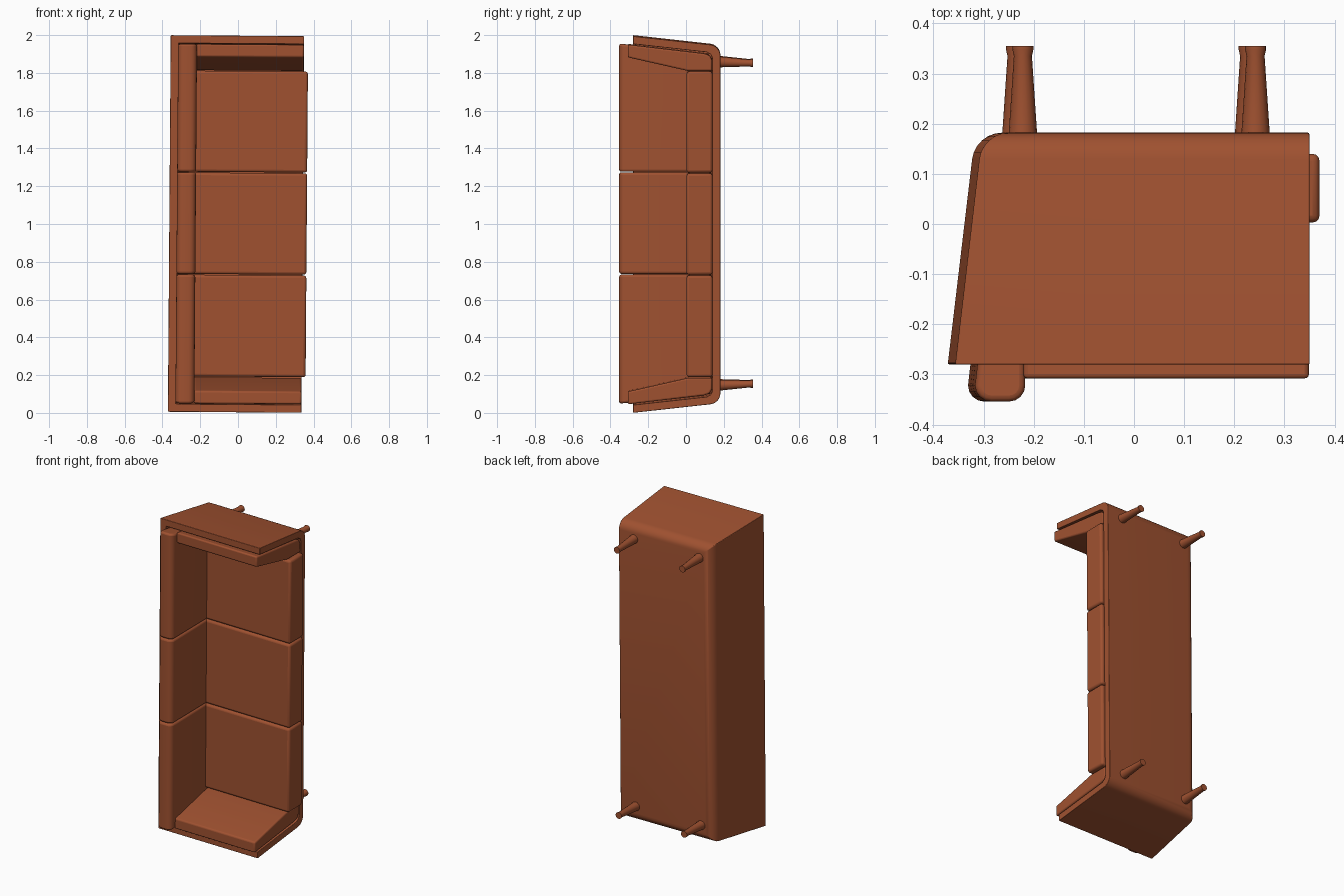
import bpy, bmesh, math
from mathutils import Matrix, Vector

if "Cube" in bpy.data.objects:
    bpy.data.objects.remove(bpy.data.objects["Cube"])

# one brown for the whole sofa
brown = bpy.data.materials.new("rust_brown")
brown.diffuse_color = (0.35, 0.083, 0.03, 1)
brown.use_nodes = True
brown.node_tree.nodes["Principled BSDF"].inputs["Base Color"].default_value = brown.diffuse_color

# the whole sofa leans very slightly around its middle
LEAN = (Matrix.Translation((0, 0, 1)) @ Matrix.Rotation(0.0075, 4, 'Y')
        @ Matrix.Translation((0, 0, -1)))


def finish(name, bm, bevel=0.0):
    bmesh.ops.recalc_face_normals(bm, faces=bm.faces)
    bm.transform(LEAN)
    me = bpy.data.meshes.new(name)
    bm.to_mesh(me)
    bm.free()
    ob = bpy.data.objects.new(name, me)
    bpy.context.collection.objects.link(ob)
    me.materials.append(brown)
    if bevel:
        m = ob.modifiers.new("soft_edges", 'BEVEL')
        m.width, m.segments, m.limit_method = bevel, 3, 'ANGLE'
        m.angle_limit = math.radians(35)
    bpy.context.view_layer.objects.active = ob
    ob.select_set(True)
    bpy.ops.object.shade_smooth_by_angle(angle=math.radians(35))
    ob.select_set(False)
    return ob


def prism(name, ring_a, ring_b, bevel):
    """Solid between two matching outlines."""
    bm = bmesh.new()
    a = [bm.verts.new(p) for p in ring_a]
    b = [bm.verts.new(p) for p in ring_b]
    n = len(a)
    for i in range(n):
        j = (i + 1) % n
        bm.faces.new((a[i], a[j], b[j], b[i]))
    bm.faces.new(a)
    bm.faces.new(b)
    return finish(name, bm, bevel)


# shell: flared tub with base, back and two sides, open at the front
FRONT, WALL = 0.343, 0.042


def back_x(y):
    return -0.364 + 0.118 * (y + 0.28)


def side_z(y):
    return 0.003 + 0.11 * (y + 0.28)


def level(bm, y, inset):
    x, z = back_x(y) + inset, side_z(y) + inset
    return [bm.verts.new(p) for p in
            ((FRONT, y, z), (x, y, z), (x, y, 2 - z), (FRONT, y, 2 - z))]


bm = bmesh.new()
outer = [level(bm, -0.28, 0)]
for k in range(7):
    a = math.radians(15 * k)
    outer.append(level(bm, 0.13 + 0.052 * math.sin(a), 0.052 * (1 - math.cos(a))))
inner = [level(bm, -0.28, WALL), level(bm, 0.11, WALL),
         level(bm, 0.132, WALL + 0.01), level(bm, 0.14, WALL + 0.03)]
for rings in (outer, inner):
    for r, s in zip(rings, rings[1:]):
        for i in range(3):
            bm.faces.new((r[i], r[i + 1], s[i + 1], s[i]))
    bm.faces.new(rings[-1])
for i in range(3):
    bm.faces.new((outer[0][i], outer[0][i + 1], inner[0][i + 1], inner[0][i]))
bm.faces.new([r[0] for r in outer] + [r[3] for r in reversed(outer)]
             + [r[3] for r in inner] + [r[0] for r in reversed(inner)])
finish("shell", bm, 0.003)

# three seat cushions and three back cushions
cuts = [0.19, 0.732, 1.273, 1.812]
seat = [(-0.26, 0.003), (0.364, 0.003), (0.364, 0.14), (-0.26, 0.14)]
back = [(-0.272, 0.138), (-0.228, 0.138)]
for cx, start in ((-0.256, 0), (-0.292, 90)):
    for k in range(5):
        a = math.radians(start + 22.5 * k)
        back.append((cx + 0.032 * math.cos(a), -0.322 - 0.032 * math.sin(a)))
for i in range(3):
    lo, hi = cuts[i] + 0.002, cuts[i + 1] - 0.002
    prism(f"seat_cushion_{i + 1}", [(x, y, lo) for x, y in seat],
          [(x, y, hi) for x, y in seat], 0.014)

    def low(y):
        return side_z(y) + WALL + 0.01 if i == 0 else lo

    def high(y):
        return 2 - side_z(y) - WALL - 0.01 if i == 2 else hi
    prism(f"back_cushion_{i + 1}", [(x, y, low(y)) for x, y in back],
          [(x, y, high(y)) for x, y in back], 0.012)

# arm cushions: wedge outline in y and z, mirrored to both ends
arm = [(-0.308, 0.048), (0.095, 0.095), (0.125, 0.105), (0.138, 0.13),
       (0.138, 0.187), (0.01, 0.187), (-0.308, 0.115)]
for name, flip in (("lower_arm_cushion", False), ("upper_arm_cushion", True)):
    pts = [(y, 2 - z if flip else z) for y, z in arm]
    prism(name, [(-0.228, y, z) for y, z in pts],
          [(0.342, y, z) for y, z in pts], 0.009)

# four tapered legs with a small flared foot
profile = [(0.17, 0.029), (0.335, 0.018), (0.348, 0.021), (0.355, 0.021)]
for x, side in ((-0.228, "back"), (0.236, "front")):
    for z, tip, end in ((0.148, 0.007, "lower"), (1.86, -0.007, "upper")):
        bm = bmesh.new()
        rings = []
        for y, r in profile:
            cz = z + tip * (y - 0.17) / 0.185
            rings.append([bm.verts.new((x + r * math.cos(t * math.pi / 8), y,
                                        cz + r * math.sin(t * math.pi / 8)))
                          for t in range(16)])
        for p, q in zip(rings, rings[1:]):
            for t in range(16):
                u = (t + 1) % 16
                bm.faces.new((p[t], p[u], q[u], q[t]))
        bm.faces.new(rings[0])
        bm.faces.new(rings[-1])
        finish(f"{side}_leg_{end}", bm)
